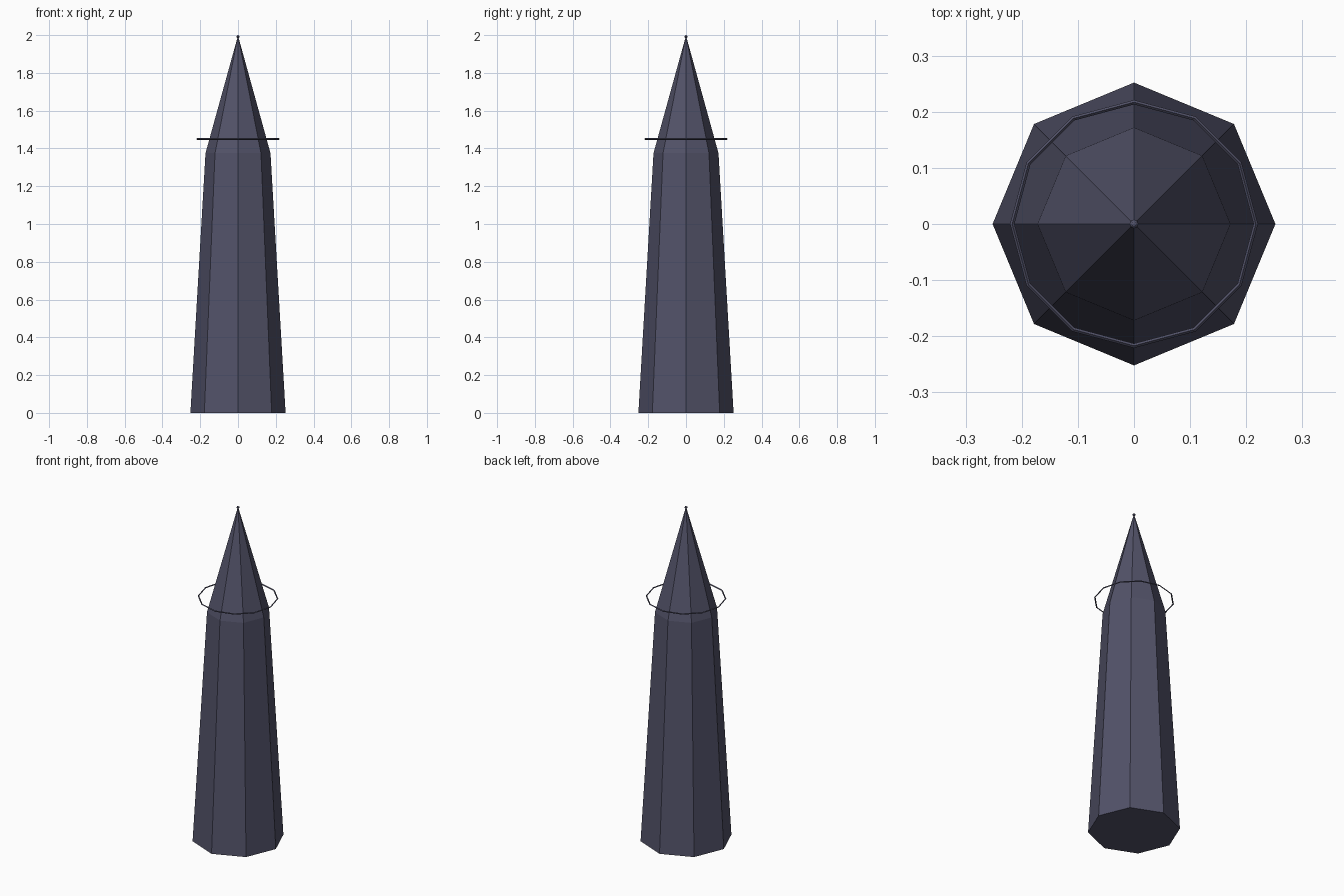
import bpy, math

if "Cube" in bpy.data.objects:
    bpy.data.objects.remove(bpy.data.objects["Cube"])

slate = bpy.data.materials.new("dark slate")
slate.diffuse_color = (0.085, 0.085, 0.14, 1)
slate.use_nodes = True
slate.node_tree.nodes["Principled BSDF"].inputs["Base Color"].default_value = slate.diffuse_color


def lathe(name, profile, sides):
    """Closed flat-faced solid from (radius, height) rings."""
    verts, faces = [], []
    for r, z in profile:
        for i in range(sides):
            a = 2 * math.pi * i / sides
            verts.append((r * math.cos(a), r * math.sin(a), z))
    for k in range(len(profile) - 1):
        for i in range(sides):
            j = (i + 1) % sides
            faces.append((k * sides + i, k * sides + j,
                          (k + 1) * sides + j, (k + 1) * sides + i))
    faces.append(tuple(reversed(range(sides))))
    top = (len(profile) - 1) * sides
    faces.append(tuple(range(top, top + sides)))
    mesh = bpy.data.meshes.new(name)
    mesh.from_pydata(verts, [], faces)
    mesh.materials.append(slate)
    obj = bpy.data.objects.new(name, mesh)
    bpy.context.collection.objects.link(obj)
    return obj


# Tapered eight-sided shaft with its pointed top
lathe("spire", [(0.252, 0), (0.172, 1.375), (0.002, 1.99)], 8)

# Thin floating ring
bpy.ops.mesh.primitive_torus_add(major_segments=12, minor_segments=4,
                                 major_radius=0.217, minor_radius=0.004,
                                 location=(0, 0, 1.45))
ring = bpy.context.object
ring.name = "ring"
ring.data.materials.append(slate)

# Small bead on the tip
bpy.ops.mesh.primitive_uv_sphere_add(segments=8, ring_count=6, radius=0.008,
                                     location=(0, 0, 1.992))
bead = bpy.context.object
bead.name = "tip_bead"
bead.data.materials.append(slate)
